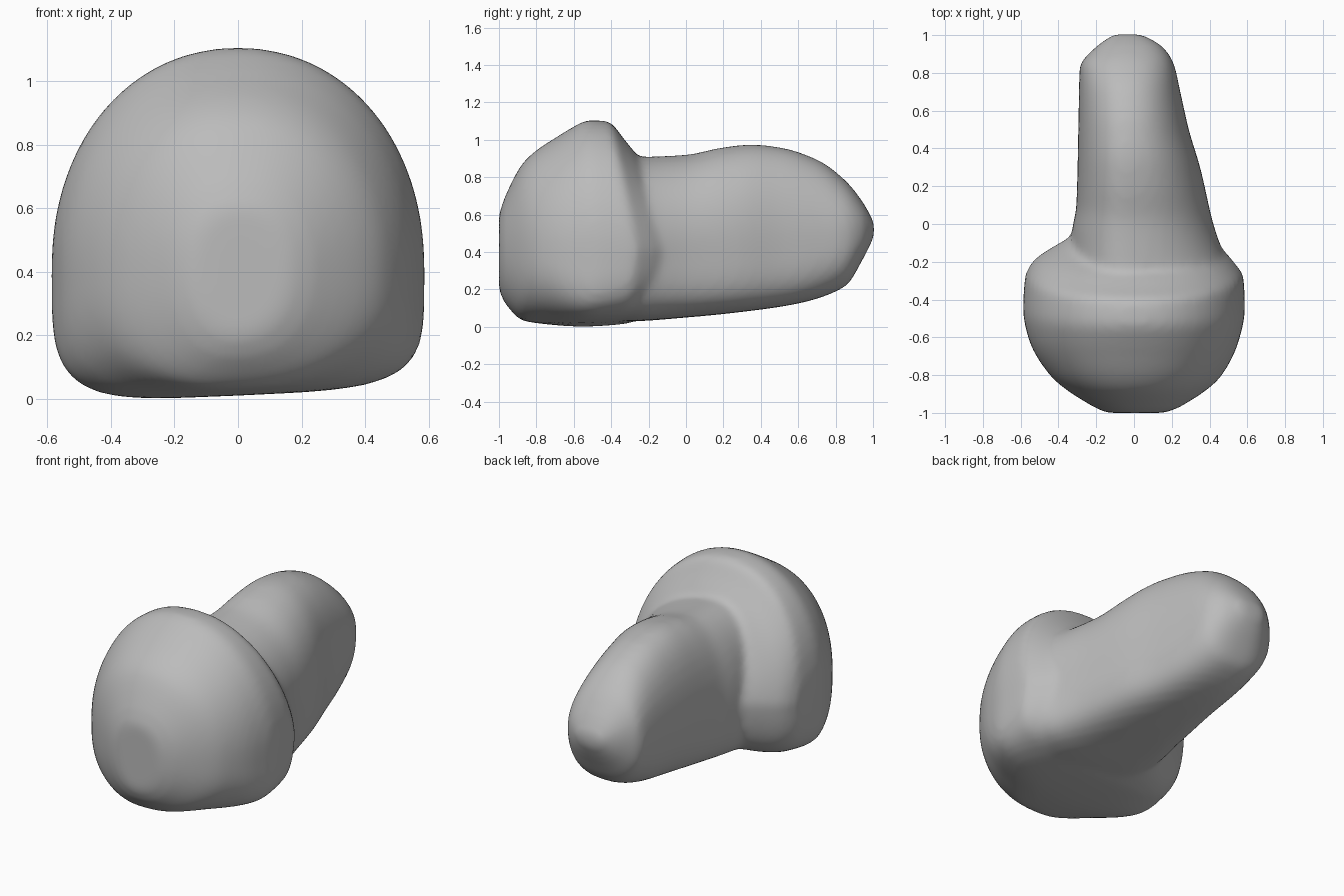
import bpy, bmesh, math

if "Cube" in bpy.data.objects:
    bpy.data.objects.remove(bpy.data.objects["Cube"])

grey = bpy.data.materials.new("plain grey")
grey.use_nodes = True
colour = (0.5, 0.5, 0.5, 1)
grey.diffuse_color = colour
grey.node_tree.nodes["Principled BSDF"].inputs["Base Color"].default_value = colour


def sample(profile, y):
    """Smooth value, without overshoot, of a profile of (y, value) points."""
    if y <= profile[0][0]:
        return profile[0][1]
    if y >= profile[-1][0]:
        return profile[-1][1]
    slopes = [(v1 - v0) / (y1 - y0) for (y0, v0), (y1, v1) in zip(profile, profile[1:])]
    tangents = [slopes[0]]
    for a, b in zip(slopes, slopes[1:]):
        tangents.append(2 * a * b / (a + b) if a * b > 0 else 0)
    tangents.append(slopes[-1])
    for i, ((y0, v0), (y1, v1)) in enumerate(zip(profile, profile[1:])):
        if y <= y1:
            h = y1 - y0
            t = (y - y0) / h
            ease = t * t * (3 - 2 * t)
            bend = h * t * (1 - t) * ((1 - t) * tangents[i] - t * tangents[i + 1])
            return v0 + (v1 - v0) * ease + bend


def power(value, exponent):
    return math.copysign(abs(value) ** (2 / exponent), value)


def loft(name, shape, tilt, lean_top=0.0, lean_low=0.0, rings=60, sides=64):
    """Closed body of superellipse sections along y."""
    bm = bmesh.new()
    first, last = shape["top"][0][0], shape["top"][-1][0]
    loops = []
    for i in range(rings + 1):
        # Rings crowd towards both ends
        y = first + (last - first) * (1 - math.cos(math.pi * i / rings)) / 2
        s = {key: sample(profile, y) for key, profile in shape.items()}
        back = min(1, max(0, (y + 0.6) / 0.3))
        loop = []
        for j in range(sides):
            a = 2 * math.pi * j / sides
            c, d = math.cos(a), math.sin(a)
            low_corner = s["round_low_left"] if c > 0 else s["round_low_right"]
            n = s["round_top"] if d > 0 else low_corner
            half = s["left"] - s["mid"] if c > 0 else s["mid"] - s["right"]
            tall = s["top"] - s["core"] if d > 0 else s["core"] - s["low"]
            x = s["mid"] + half * power(c, n)
            z = s["core"] + tall * power(d, n)
            # Base rises slightly towards the left
            z += tilt * x * max(0, -d)
            # Back face leans forward above and below the middle
            lean = lean_top if d > 0 else lean_low
            loop.append(bm.verts.new((x, y - lean * back * abs(z - 0.4), z)))
        loops.append(loop)
    for a, b in zip(loops, loops[1:]):
        for j in range(sides):
            k = (j + 1) % sides
            bm.faces.new((a[j], a[k], b[k], b[j]))
    bm.faces.new(loops[0])
    bm.faces.new(loops[-1])
    bmesh.ops.recalc_face_normals(bm, faces=bm.faces)
    mesh = bpy.data.meshes.new(name)
    bm.to_mesh(mesh)
    bm.free()
    mesh.materials.append(grey)
    obj = bpy.data.objects.new(name, mesh)
    bpy.context.collection.objects.link(obj)
    return obj


# Broad rounded head, with the same lower corners on both sides
head_corner = [(-1, 2.2), (-.75, 2.9), (-.5, 4.6), (-.3, 4), (-.05, 3)]
head = loft("rounded_body", {
    "top": [(-1, .6), (-.97, .69), (-.86, .89), (-.7, 1.01), (-.56, 1.085),
            (-.45, 1.105), (-.29, 1.1), (-.22, 1), (-.16, .9), (-.04, .6)],
    "low": [(-1, .2), (-.97, .13), (-.86, .03), (-.6, .01), (-.3, .02), (-.04, .1)],
    "left": [(-1, .16), (-.97, .24), (-.8, .465), (-.6, .56), (-.45, .587),
             (-.28, .58), (-.2, .53), (-.04, .38)],
    "right": [(-1, -.14), (-.97, -.21), (-.8, -.445), (-.6, -.56), (-.45, -.587),
              (-.28, -.577), (-.2, -.54), (-.1, -.4), (-.04, -.28)],
    "mid": [(-1, 0)],
    "core": [(-1, .41)],
    "round_top": [(-1, 2.2), (-.5, 2.1)],
    "round_low_left": head_corner,
    "round_low_right": head_corner,
}, tilt=0.045, lean_top=0.18, lean_low=0.15)

# Long tapering stem behind it, flared where it meets the head on the left
stem = loft("stem", {
    "top": [(-.6, .9), (-.2, .91), (0, .92), (.2, .96), (.35, .975), (.5, .96),
            (.7, .895), (.85, .785), (.95, .66), (1.005, .56)],
    "low": [(-.6, .03), (-.3, .03), (0, .05), (.3, .08), (.6, .125), (.85, .215),
            (.95, .37), (1.005, .48)],
    "left": [(-.6, .54), (-.25, .51), (-.12, .46), (0, .42), (.3, .35), (.5, .29),
             (.7, .245), (.85, .21), (.94, .15), (1.005, .04)],
    "right": [(-.6, -.36), (-.05, -.33), (.1, -.305), (.5, -.295), (.83, -.288),
              (.93, -.21), (1.005, -.11)],
    "mid": [(-.6, -.04)],
    "core": [(-.6, .4), (.6, .45), (1, .53)],
    "round_top": [(-.6, 2), (.6, 2.2), (1, 2.2)],
    "round_low_left": [(-.6, 4.4), (.4, 3.8), (1, 2.4)],
    "round_low_right": [(-.6, 3.4), (0, 3), (.5, 2.2), (1, 2.2)],
}, tilt=0.0)

# Merge both parts and soften the crease between them
union = head.modifiers.new("union", "BOOLEAN")
union.operation = "UNION"
union.object = stem
remesh = head.modifiers.new("remesh", "REMESH")
remesh.mode = "VOXEL"
remesh.voxel_size = 0.022
soften = head.modifiers.new("soften", "SMOOTH")
soften.factor = 0.5
soften.iterations = 8

bpy.context.view_layer.update()
merged = bpy.data.meshes.new_from_object(
    head.evaluated_get(bpy.context.evaluated_depsgraph_get()))
head.modifiers.clear()
head.data = merged
if not merged.materials:
    merged.materials.append(grey)
bpy.data.objects.remove(stem)

bpy.ops.object.select_all(action="DESELECT")
head.select_set(True)
bpy.context.view_layer.objects.active = head
bpy.ops.object.shade_smooth_by_angle(angle=math.radians(50))
